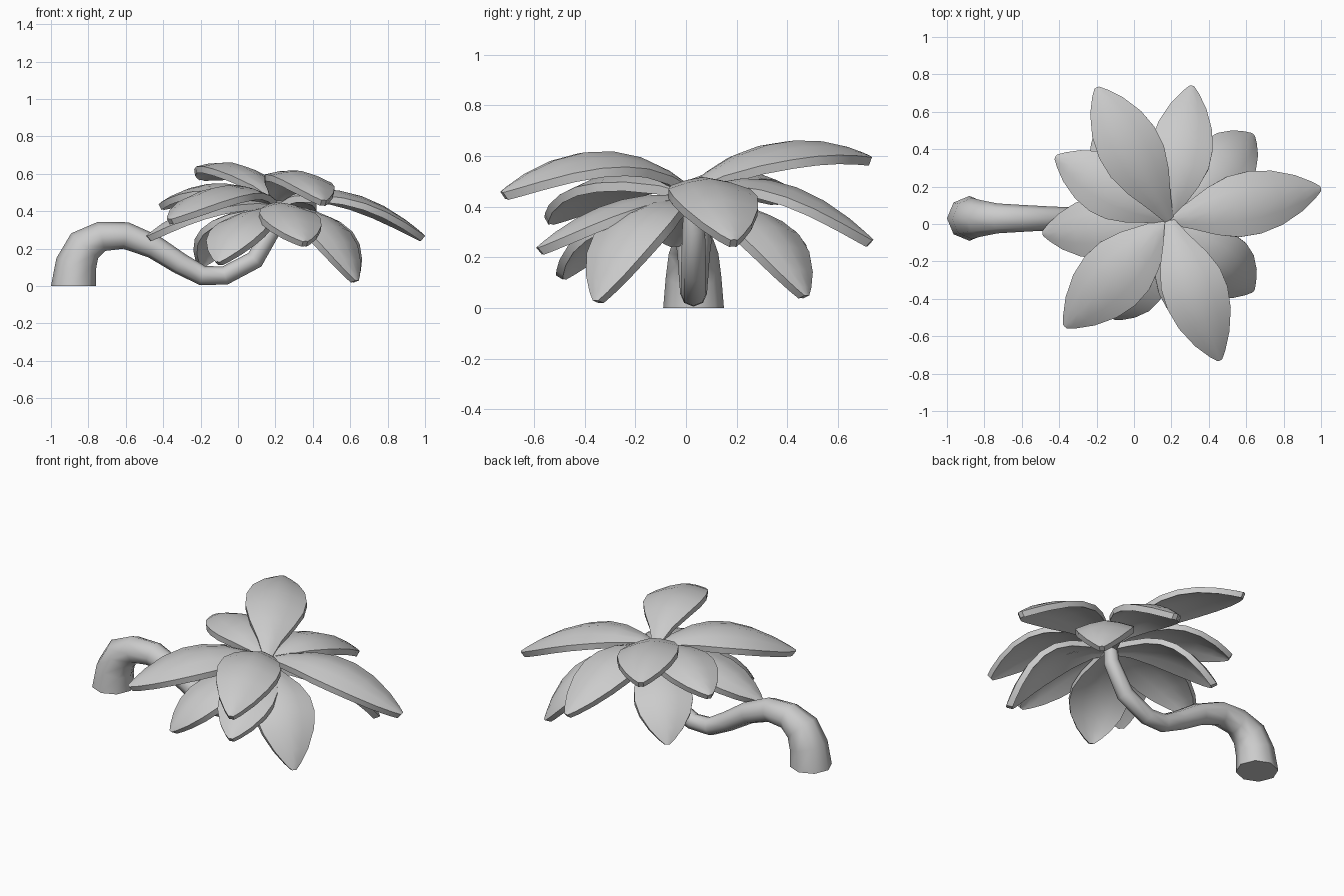
import bpy, bmesh, math
from mathutils import Vector

cube = bpy.data.objects.get("Cube")
if cube:
    bpy.data.objects.remove(cube, do_unlink=True)

grey = bpy.data.materials.new("plain_grey")
grey.use_nodes = True
grey.diffuse_color = (0.6, 0.6, 0.6, 1)
bsdf = next(n for n in grey.node_tree.nodes if n.type == 'BSDF_PRINCIPLED')
bsdf.inputs["Base Color"].default_value = (0.6, 0.6, 0.6, 1)
bsdf.inputs["Roughness"].default_value = 0.8


def loft(name, rings, smooth_angle):
    """Skin a list of equal-sized point rings and cap both ends."""
    bm = bmesh.new()
    loops = [[bm.verts.new(p) for p in ring] for ring in rings]
    count = len(loops[0])
    for a, b in zip(loops, loops[1:]):
        for i in range(count):
            j = (i + 1) % count
            bm.faces.new((a[i], a[j], b[j], b[i]))
    bm.faces.new(loops[0])
    bm.faces.new(loops[-1])
    bmesh.ops.recalc_face_normals(bm, faces=bm.faces)
    mesh = bpy.data.meshes.new(name)
    bm.to_mesh(mesh)
    bm.free()
    mesh.materials.append(grey)
    obj = bpy.data.objects.new(name, mesh)
    bpy.context.collection.objects.link(obj)
    bpy.ops.object.select_all(action='DESELECT')
    obj.select_set(True)
    bpy.context.view_layer.objects.active = obj
    bpy.ops.object.shade_smooth_by_angle(angle=math.radians(smooth_angle))


# Trunk: eight-sided tube along a bent path (x, z, radius)
TRUNK_Y = 0.03
path = [(-0.88, 0, 0.12), (-0.865, 0.12, 0.11), (-0.82, 0.215, 0.098),
        (-0.73, 0.265, 0.08), (-0.6, 0.27, 0.072), (-0.45, 0.21, 0.064),
        (-0.31, 0.12, 0.058), (-0.19, 0.056, 0.053), (-0.07, 0.056, 0.05),
        (0.09, 0.14, 0.05), (0.19, 0.31, 0.045), (0.2, 0.44, 0.035)]
rings = []
for k, (x, z, r) in enumerate(path):
    before, after = path[max(k - 1, 0)], path[min(k + 1, len(path) - 1)]
    along = Vector((after[0] - before[0], 0, after[1] - before[1])).normalized()
    if k == 0:
        along = Vector((0, 0, 1))   # flat foot on the ground
    side = Vector((0, 1, 0))
    up = side.cross(along)
    rings.append([Vector((x, TRUNK_Y, z)) + r * (math.cos(a) * up + math.sin(a) * side)
                  for a in [math.tau * i / 8 for i in range(8)]])
loft("trunk", rings, 65)

# Leaf outline: (position along the leaf, half width as a share of the widest)
OUTLINE = [(0, 0.16), (0.12, 0.4), (0.28, 0.76), (0.43, 0.97), (0.58, 1),
           (0.73, 0.87), (0.87, 0.58), (0.96, 0.27), (1, 0.08)]
ACROSS = [-1, -0.5, 0, 0.5, 1]
THICK = 0.036
DOME = 0.25


def leaf(name, tip, root_z, mid_z, mid_share, half_width, roll):
    """Arched, gently ridged leaf from the crown to its tip."""
    root, tip = Vector((0.19, 0.02, root_z)), Vector(tip)
    mid = root.lerp(tip, mid_share)
    mid.z = mid_z
    bend = 2 * mid - (root + tip) / 2
    side = Vector((root.y - tip.y, tip.x - root.x, 0)).normalized()
    rings = []
    for t, share in OUTLINE:
        centre = (1 - t) ** 2 * root + 2 * t * (1 - t) * bend + t * t * tip
        along = ((1 - t) * (bend - root) + t * (tip - bend)).normalized()
        normal = along.cross(side)
        w = half_width * share
        top = [centre + w * (u * side + (roll * u - DOME * abs(u) ** 1.5) * normal)
               for u in ACROSS]
        bottom = [p - normal * THICK for p in reversed(top)]
        rings.append(top + bottom)
    loft(name, rings, 42)


# Upper leaves: tip, root height, middle height, middle share, half width, roll
upper = [
    ((1.0, 0.19, 0.27), 0.465, 0.5, 0.5, 0.17, 0),
    ((0.31, 0.74, 0.27), 0.46, 0.495, 0.5, 0.166, 0),
    ((-0.2, 0.73, 0.6), 0.48, 0.655, 0.5, 0.17, 0.12),
    ((-0.42, 0.36, 0.44), 0.46, 0.55, 0.5, 0.165, 0),
    ((-0.37, -0.55, 0.36), 0.46, 0.535, 0.5, 0.188, 0),
    ((0.46, -0.73, 0.46), 0.48, 0.62, 0.48, 0.172, -0.12),
]
# Lower leaves hang more steeply
lower = [
    ((-0.49, -0.05, 0.27), 0.44, 0.445, 0.52, 0.165, 0),
    ((-0.21, 0.48, 0.12), 0.42, 0.365, 0.62, 0.165, 0),
    ((0.64, 0.48, 0.05), 0.42, 0.355, 0.64, 0.165, 0),
    ((0.64, -0.36, 0.03), 0.42, 0.355, 0.64, 0.17, 0),
    ((-0.11, -0.51, 0.13), 0.42, 0.355, 0.62, 0.165, 0),
    ((0.36, -0.59, 0.24), 0.44, 0.415, 0.52, 0.16, 0),
]
for layer, leaves in (("upper", upper), ("lower", lower)):
    for number, settings in enumerate(leaves, 1):
        leaf(f"{layer}_leaf_{number}", *settings)
